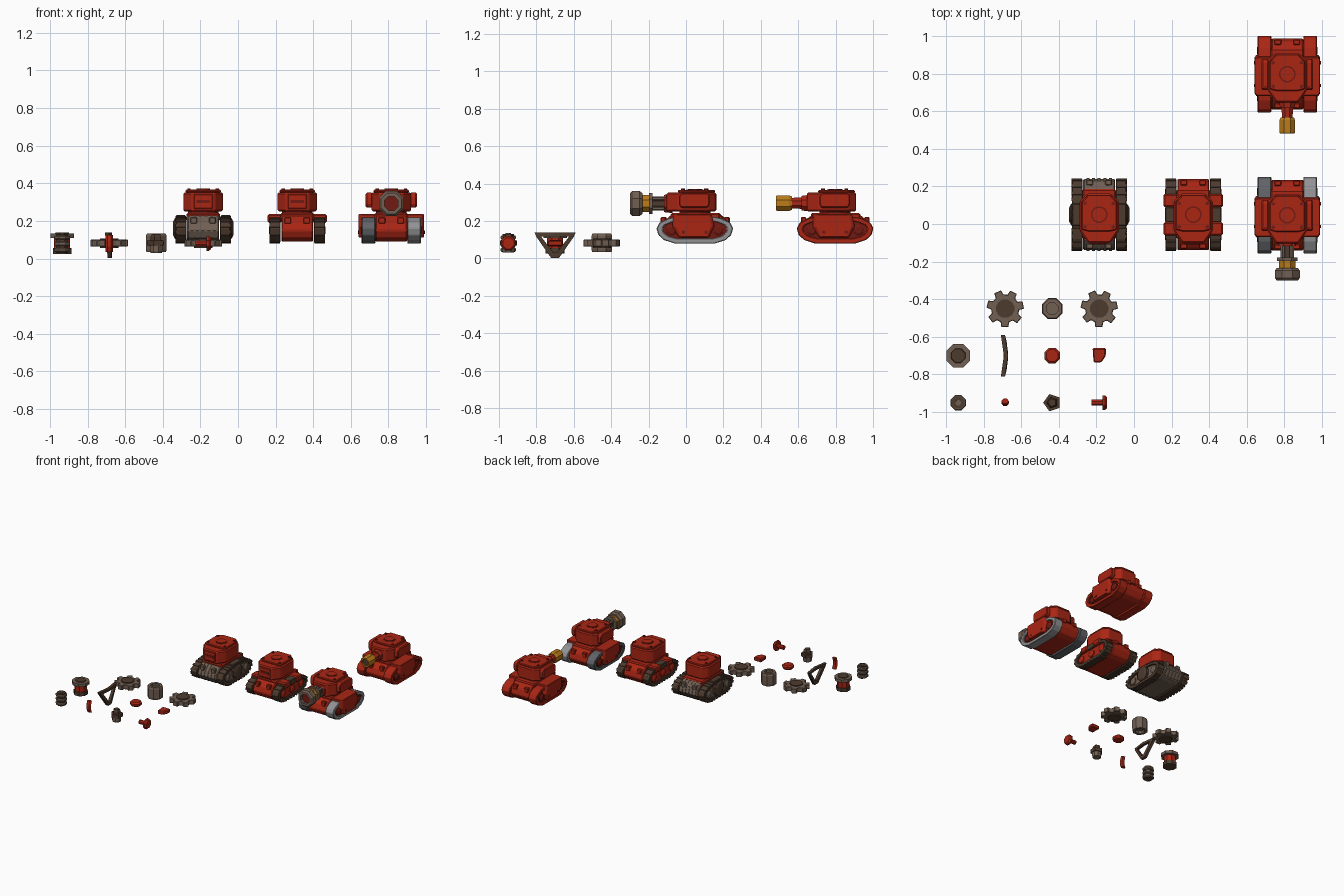
import bpy, bmesh, math
from math import sin, cos, pi

if "Cube" in bpy.data.objects:
    bpy.data.objects.remove(bpy.data.objects["Cube"])

def material(name, r, g, b):
    m = bpy.data.materials.new(name)
    m.diffuse_color = (r, g, b, 1)
    m.use_nodes = True
    m.node_tree.nodes["Principled BSDF"].inputs["Base Color"].default_value = m.diffuse_color
    return m

RED = material("red paint", .40, .019, .007)
DARKRED = material("dark red", .17, .010, .006)
BROWN = material("brown metal", .165, .115, .085)
DARK = material("dark brown", .075, .043, .027)
ORANGE = material("orange", .50, .20, .010)
GREY = material("mid grey", .12, .125, .135)
LIGHT = material("light grey", .29, .29, .30)

def loft(name, loops, mat, bevel=0, wrap=False):
    """Joins equal point loops with quads; caps the ends, or wraps round to the first loop."""
    bm = bmesh.new()
    rings = [[bm.verts.new(p) for p in loop] for loop in loops]
    n = len(rings[0])
    for a, b in list(zip(rings, rings[1:])) + ([(rings[-1], rings[0])] if wrap else []):
        for i in range(n):
            j = (i + 1) % n
            bm.faces.new((a[i], a[j], b[j], b[i]))
    if not wrap:
        bm.faces.new(rings[0])
        bm.faces.new(rings[-1])
    bmesh.ops.recalc_face_normals(bm, faces=bm.faces)
    me = bpy.data.meshes.new(name)
    bm.to_mesh(me)
    bm.free()
    me.materials.append(mat)
    ob = bpy.data.objects.new(name, me)
    bpy.context.collection.objects.link(ob)
    if bevel:
        mod = ob.modifiers.new("bevel", "BEVEL")
        mod.width, mod.segments = bevel, 1
    return ob

def place(axis, o, u, v, w):
    """Maps profile (u, v) and depth w to space around origin o."""
    p = {"x": (w, u, v), "y": (u, w, v), "z": (u, v, w)}[axis]
    return tuple(a + b for a, b in zip(o, p))

def prism(name, pts, axis, lo, hi, o, mat, bevel=0):
    return loft(name, [[place(axis, o, u, v, w) for u, v in pts] for w in (lo, hi)], mat, bevel)

def turned(name, prof, n, axis, o, mat, wrap=False):
    """Turned part from (radius, position) pairs with n sides."""
    a = [2 * pi * (i + .5) / n for i in range(n)]
    return loft(name, [[place(axis, o, r * cos(t), r * sin(t), w) for t in a] for r, w in prof], mat, wrap=wrap)

def box(name, x, y, z, o, mat, bevel=0):
    return prism(name, [(x[0], y[0]), (x[1], y[0]), (x[1], y[1]), (x[0], y[1])], "z", z[0], z[1], o, mat, bevel)

TRACK = [(.205, .16), (.195, .125), (.165, .098), (.11, .08), (-.11, .08), (-.165, .098), (-.195, .125),
         (-.205, .16), (-.19, .19), (-.14, .215), (-.07, .226), (.07, .226), (.14, .215), (.19, .19)]
HULL = [(-.17, .11), (-.19, .15), (-.175, .19), (-.13, .228), (.13, .235), (.175, .2), (.19, .15),
        (.16, .105), (.12, .09), (-.12, .09)]
TURRET = [(-.105, -.085), (-.06, -.15), (.06, -.15), (.105, -.085), (.105, .07), (.065, .112), (-.065, .112), (-.105, .07)]

def scaled(pts, sy, sz):
    return [(u * sy, .155 + (v - .155) * sz) for u, v in pts]

def tank(label, cx, cy, tracks, core, x0, x1, size, hull):
    o = (cx, cy, 0)
    prism(label + " hull", HULL, "x", -.085, .085, o, hull, .006)
    box(label + " deck", (-.09, .09), (-.13, .135), (.2, .242), o, RED, .008)
    for s, mat in zip((-1, 1), tracks):
        # track belt, side core and road wheel hubs
        outer, inner = scaled(TRACK, size, size), scaled(TRACK, size * .84, size * .66)
        loops = [(outer, x0), (outer, x1), (inner, x1), (inner, x0)]
        loft(label + " track", [[(cx + s * x, cy + u, v) for u, v in l] for l, x in loops], mat, .004, True)
        prism(label + " track core", inner, "x", s * x0, s * (x1 - .012), o, core)
        for y in (-.125, 0, .125):
            turned(label + " wheel", [(.03, s * x0), (.03, s * (x1 - .004)), (.018, s * (x1 + .003))], 8, "x",
                   (cx, cy + y * size, .15), core)
    # turret neck, body, rear rise and hatch
    turned(label + " turret neck", [(.085, .23), (.085, .255)], 12, "z", o, DARKRED)
    prism(label + " turret", TURRET, "z", .25, .352, o, RED, .008)
    prism(label + " turret roof", [(u * .9, max(v * .94, -.09)) for u, v in TURRET], "z", .35, .366, o, RED, .005)
    turned(label + " hatch rim", [(.045, .36), (.045, .368)], 12, "z", o, DARKRED)
    turned(label + " hatch", [(.037, .36), (.037, .371)], 12, "z", o, RED)
    for sx in (-1, 1):
        for y in (-.065, .06):
            turned(label + " roof bolt", [(.01, .34), (.01, .372)], 6, "z", (cx + sx * .075, cy + y, 0), DARKRED)
        for y in (-.168, .17):
            box(label + " hull lug", (sx * .05 - .018, sx * .05 + .018), (y - .014, y + .014), (.185, .22), o, hull, .004)

def skirts(label, cx, cy):
    # angled armour over the tracks and pods on the turret sides
    for s in (-1, 1):
        side = [(-.115, .236), (.09, .236), (.105, .17), (.075, .112), (-.085, .112), (-.12, .17)]
        loft(label + " side skirt", [[(cx + s * x, cy + u * k, v) for u, v in side]
                                     for x, k in ((.08, 1), (.162, 1), (.175, .85))], RED, .004)
        for y in (-.06, .06):
            turned(label + " skirt bolt", [(.01, s * .16), (.01, s * .178)], 6, "x", (cx, cy + y, .14), DARKRED)
        prism(label + " turret pod", [(-.075, .27), (.07, .27), (.08, .29), (.08, .335), (.065, .35), (-.07, .35), (-.085, .33), (-.085, .29)],
              "x", s * .1, s * .136, (cx, cy, 0), RED, .006)

def front_panel(label, cx, cy):
    # turret front plate with vision slot
    box(label + " turret front plate", (-.05, .05), (-.156, -.14), (.265, .34), (cx, cy, 0), RED, .003)
    box(label + " vision slot", (-.035, .035), (-.159, -.15), (.295, .312), (cx, cy, 0), DARKRED)

# tank A: brown ribbed hull with round side hubs
A, B, C, D = (-.185, .05), (.315, .05), (.815, .047), (.815, .797)
tank("ribbed tank", *A, (DARK, DARK), BROWN, .088, .145, .93, BROWN)
front_panel("ribbed tank", *A)
for i in range(5):
    x = -.06 + i * .03
    prism("ribbed tank hull rib", scaled(HULL, 1.025, 1.0), "x", x - .008, x + .008, (*A, 0), BROWN)
for s in (-1, 1):
    turned("ribbed tank hub", [(.06, s * .13), (.06, s * .15), (.04, s * .16)], 8, "x", (*A, .16), DARK)
    box("ribbed tank side plate", (s * .12 - .025, s * .12 + .025), (-.06, .06), (.2, .232), (*A, 0), DARK, .005)
# cleats across the belts
for t in ((A, .93), (B, .93)):
    pts = scaled(TRACK, t[1], t[1])
    for s in (-1, 1):
        for i, (p, q) in enumerate(zip(pts, pts[1:] + pts[:1])):
            steps = max(1, round(math.dist(p, q) / .035))
            for k in range(steps):
                f = (k + .5) / steps
                u, v = (q[0] - p[0]), (q[1] - p[1])
                d = math.hypot(u, v)
                u, v = u / d * .009, v / d * .009
                m = (p[0] + (q[0] - p[0]) * f, p[1] + (q[1] - p[1]) * f)
                quad = [(m[0] + a * u + b * v, m[1] + a * v - b * u) for a, b in ((-1, -.5), (1, -.5), (1, .5), (-1, .5))]
                prism("track cleat", quad, "x", s * .092, s * .148, (*t[0], 0), DARK)

# tank B: red hull with split mudguards
tank("guarded tank", *B, (DARK, DARK), RED, .088, .148, .93, RED)
front_panel("guarded tank", *B)
for s in (-1, 1):
    for y in (-.075, .075):
        box("mudguard", (s * .12 - .038, s * .12 + .038), (y - .035, y + .035), (.19, .236), (*B, 0), RED, .008)
    box("mudguard panel", (s * .12 - .03, s * .12 + .03), (-.04, .04), (.19, .23), (*B, 0), DARK, .004)

# tank C: grey tracks, heavy muzzle
tank("heavy tank", *C, (GREY, LIGHT), DARKRED, .085, .158, 1, RED)
skirts("heavy tank", *C)
gun = (C[0], C[1], .293)
turned("heavy gun mantlet", [(.055, -.12), (.05, -.165)], 8, "y", gun, RED)
turned("heavy gun barrel", [(.034, -.14), (.034, -.25)], 8, "y", gun, DARK)
for i in range(4):
    a = pi / 4 + i * pi / 2
    turned("gun rod", [(.012, -.14), (.012, -.24)], 6, "y", (gun[0] + .037 * cos(a), gun[1], gun[2] + .037 * sin(a)), BROWN)
turned("gun collar", [(.06, -.225), (.06, -.245)], 8, "y", gun, BROWN)
turned("gun orange band", [(.048, -.24), (.048, -.285)], 8, "y", gun, ORANGE)
turned("gun muzzle", [(.06, -.28), (.072, -.295), (.072, -.335), (.06, -.347), (.04, -.347), (.04, -.28)], 8, "y", gun, BROWN, True)
turned("gun bore", [(.042, -.29), (.042, -.325)], 8, "y", gun, DARKRED)

# tank D: all red, short orange gun
tank("light tank", *D, (RED, RED), DARKRED, .085, .158, 1, RED)
skirts("light tank", *D)
gun = (D[0], D[1], .295)
turned("light gun mantlet", [(.05, -.12), (.042, -.18)], 8, "y", gun, RED)
turned("light gun barrel", [(.034, -.15), (.03, -.25)], 8, "y", gun, RED)
turned("light gun muzzle", [(.038, -.23), (.045, -.245), (.045, -.31), (.04, -.317), (.028, -.317), (.028, -.23)], 8, "y", gun, ORANGE, True)
turned("light gun bore", [(.03, -.24), (.03, -.305)], 8, "y", gun, DARK)

# loose gears
for gx in (-.685, -.185):
    pts = []
    for i in range(7):
        for r, d in ((.075, -.3), (.1, -.2), (.1, .2), (.075, .3)):
            a = 2 * pi * i / 7 + d + .2
            pts.append((r * cos(a), r * sin(a)))
    prism("gear", pts, "z", .063, .1, (gx, -.45, 0), BROWN, .003)
    turned("gear hub", [(.05, .056), (.05, .107)], 12, "z", (gx, -.45, 0), DARK)

# nut, spool, spring stack
turned("nut", [(.057, .035), (.06, .05), (.06, .12), (.054, .132), (.034, .132), (.034, .035)], 8, "z", (-.435, -.45, 0), BROWN, True)
turned("nut core", [(.036, .055), (.036, .11)], 8, "z", (-.435, -.45, 0), BROWN)
sp = (-.935, -.7, 0)
turned("spool body", [(.046, .04), (.046, .12)], 8, "z", sp, RED)
turned("spool top flange", [(.068, .108), (.068, .132)], 8, "z", sp, BROWN)
turned("spool top cap", [(.042, .13), (.038, .138)], 8, "z", sp, DARK)
turned("spool bottom flange", [(.054, .025), (.054, .055)], 8, "z", sp, DARK)
st = (-.935, -.95, 0)
turned("ringed post", [(.034, .03), (.034, .13)], 8, "z", st, DARK)
for z in (.034, .067, .1):
    turned("post ring", [(.038, z), (.044, z + .006), (.044, z + .017), (.038, z + .023)], 8, "z", st, BROWN)
turned("post cap", [(.018, .12), (.015, .136)], 8, "z", st, BROWN)

# triangular bracket, slightly bent sideways
ring = [(-.11, .138), (0, .138), (.11, .138), (.1, .115), (.022, .003), (-.022, .003), (-.1, .115)]
hole = [(-.075, .118), (0, .118), (.075, .118), (.07, .11), (.009, .03), (-.009, .03), (-.07, .11)]
loft("triangle bracket", [[(-.682 + x - 1.3 * y * y, -.7 + y, z) for y, z in l]
     for l, x in ((ring, -.01), (ring, .012), (hole, .012), (hole, -.01))], DARK, wrap=True)

# small red pieces: disc, shard, bent pin, rivet
turned("disc", [(.036, .064), (.045, .074), (.045, .088), (.034, .098)], 8, "z", (-.435, -.7, 0), RED)
prism("shard", [(-.035, .04), (.035, .04), (.035, .0), (.012, -.036), (-.03, -.036)], "z", .065, .095, (-.185, -.7, 0), RED, .006)
loft("bent pin", [[(-.685 + .02 * cos(i * pi / 3), -.95 + b + .015 * sin(i * pi / 3), z) for i in range(6)]
     for z, b in ((.035, .008), (.065, -.004), (.095, -.004), (.125, .008))], RED)
rv = (-.185, -.95, .08)
turned("rivet shaft", [(.017, -.04), (.017, .022)], 8, "x", rv, RED)
turned("rivet head", [(.042, .018), (.042, .03), (.032, .042)], 8, "x", rv, RED)

# bolt with pentagonal flange
bo = (-.435, -.95, 0)
turned("bolt shaft", [(.032, .03), (.035, .04), (.035, .09)], 8, "z", bo, BROWN)
turned("bolt flange", [(.048, .068), (.048, .095)], 5, "z", bo, DARK)
turned("bolt head", [(.03, .09), (.03, .115), (.022, .13)], 5, "z", bo, DARK)
